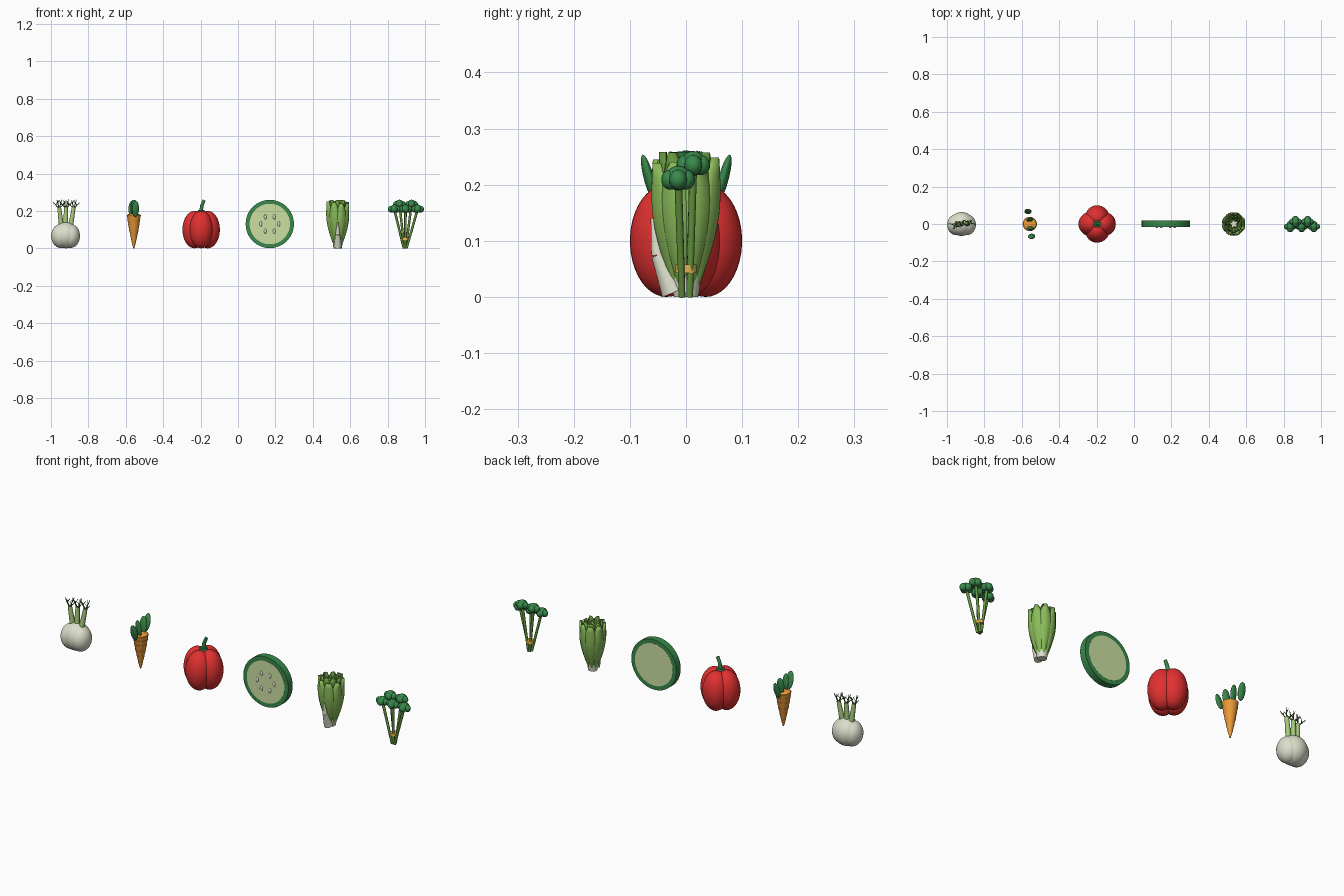
import bpy, bmesh, math, random
from mathutils import Vector, Matrix, Euler

if "Cube" in bpy.data.objects:
    bpy.data.objects.remove(bpy.data.objects["Cube"])

random.seed(4)


def mat(name, rgb):
    m = bpy.data.materials.new(name)
    m.diffuse_color = (*rgb, 1)
    m.use_nodes = True
    m.node_tree.nodes["Principled BSDF"].inputs["Base Color"].default_value = m.diffuse_color
    return m


WHITE = mat("cream", (0.72, 0.74, 0.6))
PALE = mat("pale_green", (0.6, 0.74, 0.36))
STALK = mat("stalk_green", (0.38, 0.6, 0.2))
LEAF = mat("leaf_green", (0.25, 0.5, 0.1))
LEAF2 = mat("inner_leaf_green", (0.13, 0.3, 0.05))
DARK = mat("dark_green", (0.04, 0.25, 0.07))
FROND = mat("frond_green", (0.05, 0.14, 0.03))
ORANGE = mat("orange", (0.85, 0.33, 0.04))
BAND = mat("band_orange", (0.9, 0.5, 0.08))
RED = mat("red", (0.75, 0.03, 0.03))


def finish(name, bm, material, angle=40):
    me = bpy.data.meshes.new(name)
    bm.to_mesh(me)
    bm.free()
    ob = bpy.data.objects.new(name, me)
    bpy.context.collection.objects.link(ob)
    me.materials.append(material)
    bpy.ops.object.select_all(action='DESELECT')
    ob.select_set(True)
    bpy.context.view_layer.objects.active = ob
    bpy.ops.object.shade_smooth_by_angle(angle=math.radians(angle))
    return ob


def add_ball(bm, loc, size, rot=(0, 0, 0), seg=20):
    m = Matrix.LocRotScale(Vector(loc), Euler(rot), Vector(size))
    bmesh.ops.create_uvsphere(bm, u_segments=seg, v_segments=seg * 2 // 3, radius=1, matrix=m)


def balls(name, items, material, seg=20):
    bm = bmesh.new()
    for it in items:
        add_ball(bm, *it, seg=seg)
    return finish(name, bm, material)


def rods(name, items, material, seg=10):
    # each item: start, end, start radius, end radius
    bm = bmesh.new()
    for a, b, r1, r2 in items:
        a, b = Vector(a), Vector(b)
        d = b - a
        m = Matrix.Translation((a + b) / 2) @ d.to_track_quat('Z', 'Y').to_matrix().to_4x4()
        bmesh.ops.create_cone(bm, cap_ends=True, segments=seg, radius1=r1, radius2=r2,
                              depth=d.length, matrix=m)
    return finish(name, bm, material)


# fennel: overlapping bulb layers, three stalks, feathery fronds
fx = -0.922
balls("fennel_bulb", [((fx, 0, 0.07), (0.066, 0.064, 0.07)),
                      ((fx - 0.026, -0.004, 0.066), (0.051, 0.056, 0.064)),
                      ((fx + 0.026, -0.004, 0.066), (0.051, 0.056, 0.064))], WHITE, 28)
stalks, fronds = [], []
for bx, tx, ty in ((-0.022, -0.034, -0.008), (0.0, 0.002, 0.004), (0.026, 0.044, 0.008)):
    top = Vector((fx + tx, ty, 0.22))
    stalks.append(((fx + bx, 0, 0.115), top, 0.014, 0.010))
    for dx, dy, z in ((-0.034, 0.012, 0.248), (-0.012, -0.018, 0.258),
                      (0.014, 0.016, 0.26), (0.03, -0.010, 0.244)):
        tip = Vector((top.x + dx, ty + dy, z))
        fronds.append((top - Vector((0, 0, 0.008)), tip, 0.0035, 0.0015))
        mid = top.lerp(tip, 0.5)
        fronds.append((mid, mid + Vector((-dx * 0.3, dy * 0.5, 0.018)), 0.0025, 0.001))
rods("fennel_stalks", stalks, STALK, 14)
rods("fennel_fronds", fronds, FROND, 6)

# carrot: stacked tapered rings and upright leaves
cx = -0.557
rings = [(0.0, 0.003), (0.035, 0.012), (0.07, 0.0195), (0.1, 0.026),
         (0.13, 0.031), (0.155, 0.035), (0.178, 0.038)]
rods("carrot_root", [((cx, 0, z0), (cx, 0, z1), r0 * 0.94, r1)
                     for (z0, r0), (z1, r1) in zip(rings, rings[1:])], ORANGE, 24)
balls("carrot_shoulder", [((cx, 0, 0.176), (0.036, 0.036, 0.011))], ORANGE)
balls("carrot_leaves", [((cx + dx, y, z), (0.019, 0.009, 0.044), (-tilt, 0, turn))
                        for dx, y, z, tilt, turn in ((0.009, -0.066, 0.211, -0.26, 0.1),
                                                     (0.004, -0.023, 0.216, -0.12, -0.2),
                                                     (0.0, 0.023, 0.216, 0.12, 0.2),
                                                     (-0.01, 0.067, 0.211, 0.26, -0.1))], DARK)

# pepper: four fused lobes with a short stem
px = -0.197
balls("pepper_body", [((px + 0.035 * math.cos(a), 0.035 * math.sin(a), 0.1), (0.065, 0.065, 0.1))
                      for a in (0, math.pi / 2, math.pi, -math.pi / 2)], RED, 32)
rods("pepper_stem", [((px, 0, 0.18), (px, 0, 0.205), 0.021, 0.018),
                     ((px, 0, 0.2), (px + 0.004, 0, 0.23), 0.010, 0.009),
                     ((px + 0.003, 0, 0.227), (px + 0.016, 0, 0.258), 0.009, 0.008)], DARK, 14)

# cucumber slice: green rind, pale flesh, ring of seeds
ux, uz = 0.17, 0.13
rods("cucumber_rind", [((ux, -0.0155, uz), (ux, 0.0195, uz), 0.129, 0.129)], DARK, 64)
rods("cucumber_flesh", [((ux, -0.017, uz), (ux, 0.02, uz), 0.108, 0.108)], PALE, 64)
seeds = []
for i in range(6):
    a = i * math.pi / 3
    seeds.append(((ux + 0.048 * math.cos(a), -0.017, uz + 0.044 * math.sin(a)),
                  (0.007, 0.004, 0.013), (0, 0, 0)))
balls("cucumber_seeds", seeds, WHITE, 12)

# lettuce: curved blades in two rings round a pale core
lx = 0.533


def leaf_ring(name, count, start, radius, height, width, material):
    bm = bmesh.new()
    nu, nv = 6, 10
    for k in range(count):
        a = start + k * math.tau / count
        out = Vector((math.cos(a), math.sin(a), 0))
        side = Vector((-math.sin(a), math.cos(a), 0))
        h = height - random.uniform(0, 0.012)
        grid = []
        for j in range(nv + 1):
            v = j / nv
            r = 0.02 + (radius - 0.02) * math.sin(min(v / 0.75, 1) * math.pi / 2)
            w = width * (0.3 + 0.7 * math.sin(min(v / 0.65, 1) * math.pi / 2))
            if v > 0.65:
                w *= math.sqrt(max(1 - ((v - 0.65) / 0.37) ** 2, 0.02))
            row = []
            for i in range(nu + 1):
                u = i / nu * 2 - 1
                p = out * (r - 0.012 * u * u) + side * (u * w)
                row.append(bm.verts.new((lx + p.x, p.y, 0.006 + v * (h - 0.006))))
            grid.append(row)
        for j in range(nv):
            for i in range(nu):
                bm.faces.new((grid[j][i], grid[j][i + 1], grid[j + 1][i + 1], grid[j + 1][i]))
    ob = finish(name, bm, material, 60)
    s = ob.modifiers.new("thickness", 'SOLIDIFY')
    s.thickness = 0.003
    return ob


leaf_ring("lettuce_outer_leaves", 8, math.pi / 8, 0.064, 0.25, 0.029, LEAF)
leaf_ring("lettuce_inner_leaves", 7, 0.2, 0.048, 0.26, 0.026, LEAF2)
leaf_ring("lettuce_heart_leaves", 5, 0.5, 0.026, 0.245, 0.020, LEAF)
rods("lettuce_core", [((lx, 0, 0), (lx, 0, 0.05), 0.022, 0.030),
                      ((lx, -0.022, 0.008), (lx, -0.050, 0.075), 0.022, 0.012),
                      ((lx, -0.050, 0.075), (lx, -0.060, 0.14), 0.012, 0.003)], WHITE, 16)

# broccolini bunch: fanned stems, clustered florets and a tie band
bx = 0.893
heads = [(-0.058, -0.014, 0.212), (0.003, -0.014, 0.212), (0.068, -0.014, 0.212),
         (-0.03, 0.013, 0.238), (0.035, 0.013, 0.238)]
stems, florets = [], []
for hx, hy, hz in heads:
    stems.append(((bx + hx * 0.12, hy * 0.5, 0), (bx + hx, hy, hz), 0.006, 0.007))
    florets.append(((bx + hx, hy, hz), (0.022, 0.022, 0.022)))
    for i in range(4):
        a = i * math.pi / 2
        florets.append(((bx + hx + 0.016 * math.cos(a), hy + 0.014 * math.sin(a), hz - 0.003),
                        (0.018, 0.016, 0.018)))
rods("broccolini_stems", stems, LEAF2, 10)
balls("broccolini_florets", florets, DARK, 16)
rods("broccolini_band", [((bx, 0, 0.043), (bx, 0, 0.058), 0.019, 0.019)], BAND, 24)
